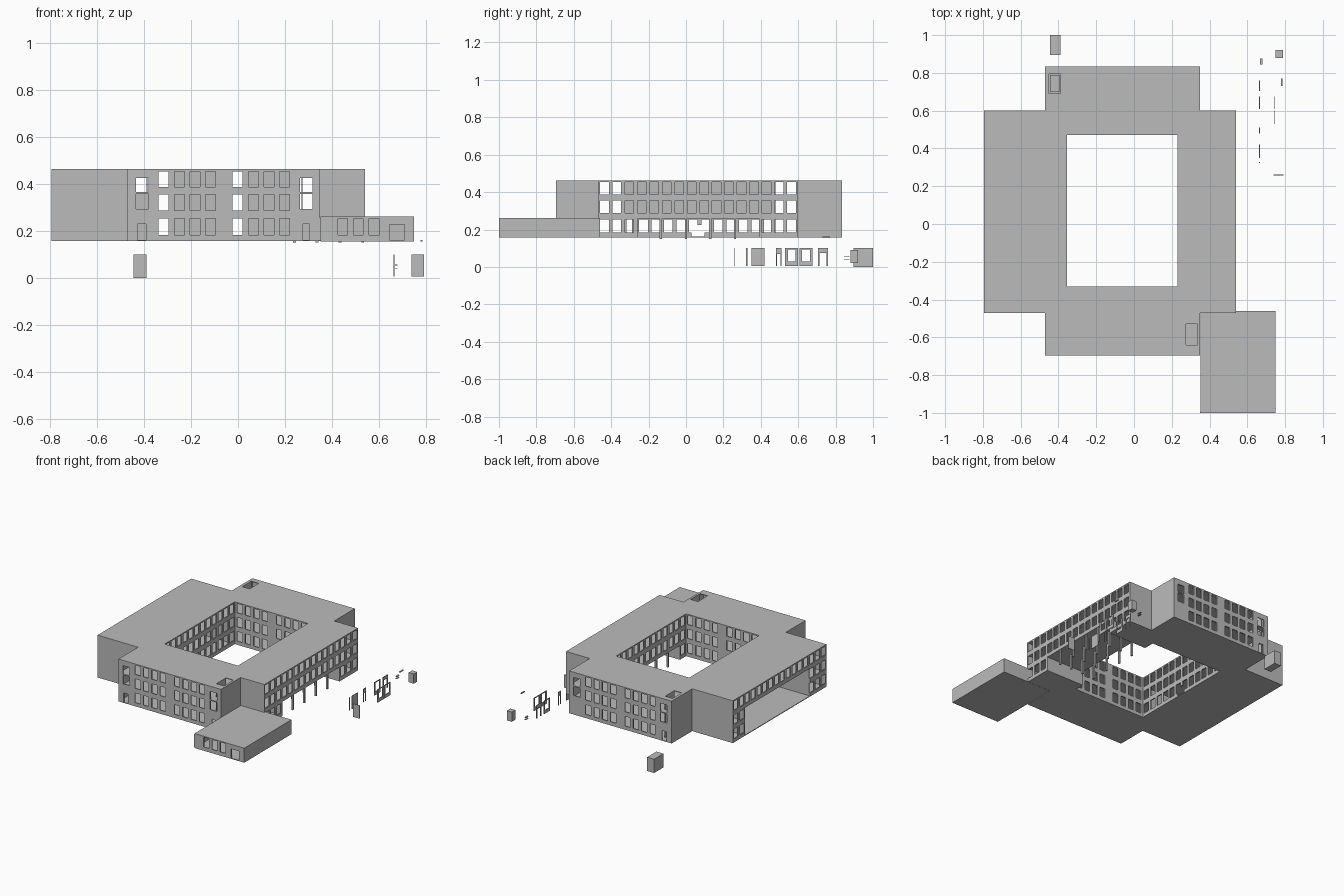
import bpy, bmesh
from mathutils import Vector

if "Cube" in bpy.data.objects:
    bpy.data.objects.remove(bpy.data.objects["Cube"])

mat = bpy.data.materials.new("plain_grey")
mat.diffuse_color = (0.5, 0.5, 0.5, 1)
mat.use_nodes = True
mat.node_tree.nodes["Principled BSDF"].inputs["Base Color"].default_value = mat.diffuse_color


def finish(name, bm):
    bmesh.ops.recalc_face_normals(bm, faces=bm.faces)
    me = bpy.data.meshes.new(name)
    bm.to_mesh(me)
    bm.free()
    me.materials.append(mat)
    ob = bpy.data.objects.new(name, me)
    bpy.context.collection.objects.link(ob)


def box(name, x0, x1, y0, y1, z0, z1):
    bm = bmesh.new()
    bmesh.ops.create_cube(bm, size=1)
    for v in bm.verts:
        v.co = ((x0 + x1) / 2 + v.co.x * (x1 - x0),
                (y0 + y1) / 2 + v.co.y * (y1 - y0),
                (z0 + z1) / 2 + v.co.z * (z1 - z0))
    finish(name, bm)


def sheet(name, axis, at, u, v, holes=(), t=0.008):
    """Flat plate across an axis, with rectangular holes (u0, u1, v0, v1)."""
    cut = lambda r, k: sorted({r[0], r[1]} | {h[i] for h in holes
                              for i in (k, k + 1) if r[0] < h[i] < r[1]})
    us, vs = cut(u, 0), cut(v, 2)
    place = {"x": lambda a, b: (at, a, b), "y": lambda a, b: (a, at, b),
             "z": lambda a, b: (a, b, at)}[axis]
    bm = bmesh.new()
    grid = [[bm.verts.new(place(a, b)) for b in vs] for a in us]
    for i in range(len(us) - 1):
        for j in range(len(vs) - 1):
            a, b = (us[i] + us[i + 1]) / 2, (vs[j] + vs[j + 1]) / 2
            if not any(h[0] < a < h[1] and h[2] < b < h[3] for h in holes):
                bm.faces.new((grid[i][j], grid[i + 1][j],
                              grid[i + 1][j + 1], grid[i][j + 1]))
    bmesh.ops.delete(bm, geom=[w for w in bm.verts if not w.link_faces],
                     context="VERTS")
    ext = bmesh.ops.extrude_face_region(bm, geom=bm.faces[:], use_keep_orig=True)
    shift = Vector([t if axis == c else 0 for c in "xyz"])
    bmesh.ops.translate(bm, vec=shift, verts=[e for e in ext["geom"]
                        if isinstance(e, bmesh.types.BMVert)])
    finish(name, bm)


ROWS = [(0.183, 0.253), (0.287, 0.355), (0.388, 0.454)]
Z = (0.162, 0.458)
P = 0.0667


def windows(starts, w, rows=ROWS):
    return [(s, s + w, a, b) for s in starts for a, b in rows]


short_cols = [-0.338 + P * i for i in range(4)] + [-0.023 + P * i for i in range(4)]
long_cols = [-0.46 + P * i for i in range(16)]
court_cols = [-0.318 + P * i for i in range(12)]

# Front and back facades with stair windows and doors
stairs = [(x, x + 0.053, a, b) for x in (-0.434, 0.264)
          for a, b in ((0.294, 0.358), (0.366, 0.425))]
short = windows(short_cols, 0.043)
west_door = [(-0.428, -0.392, 0.162, 0.23)]
sheet("front_facade", "y", -0.695, (-0.47, 0.35), Z,
      short + stairs + west_door + [(0.277, 0.304, 0.162, 0.23)])
sheet("back_facade", "y", 0.835, (-0.47, 0.35), Z, short + stairs + west_door, -0.008)

# Long facades: passage on the right, tall hall opening on the left
passage = (-0.26, 0.39, 0.162, 0.26)
sheet("right_facade", "x", 0.54, (-0.47, 0.60), Z,
      windows(long_cols, 0.047) + [passage], -0.008)
sheet("left_facade", "x", -0.795, (-0.47, 0.60), Z,
      windows(long_cols, 0.047) + [(-0.28, 0.46, 0.162, 0.36)])

# Blank return walls in the notched corners
for y, t, n in ((-0.47, 0.008, "front"), (0.60, -0.008, "back")):
    sheet(n + "_left_return", "y", y, (-0.795, -0.47), Z, t=t)
    sheet(n + "_right_return", "y", y, (0.35, 0.54), Z, t=t)
for (a, b), n in (((-0.695, -0.47), "front"), ((0.60, 0.835), "back")):
    sheet(n + "_left_side", "x", -0.47, (a, b), Z)
    sheet(n + "_right_side", "x", 0.35, (a, b), Z, t=-0.008)

# Courtyard walls
court = windows(court_cols, 0.047)
sheet("courtyard_front_wall", "y", -0.33, (-0.355, 0.23), Z, short, -0.008)
sheet("courtyard_back_wall", "y", 0.47, (-0.355, 0.23), Z, short)
sheet("courtyard_right_wall", "x", 0.23, (-0.33, 0.47), Z, court + [passage])
sheet("courtyard_left_wall", "x", -0.355, (-0.33, 0.47), Z,
      court + [(0.03, 0.10, 0.162, 0.225)], -0.008)

# Floors and roof
X, Y = (-0.795, 0.54), (-0.695, 0.835)
outline = [(x0, x1, y0, y1) for x0, x1 in ((-0.795, -0.47), (0.35, 0.54))
           for y0, y1 in ((-0.695, -0.47), (0.60, 0.835))]
outline.append((-0.355, 0.23, -0.33, 0.47))
shafts = [(-0.45, -0.39, 0.69, 0.795), (0.275, 0.335, -0.64, -0.53)]
gap = [(0.23, 0.54, -0.26, 0.39)]
hall = [(-0.795, -0.365, -0.28, 0.46)]
sheet("ground_floor", "z", 0.157, X, Y, outline + gap, 0.005)
sheet("roof", "z", 0.458, X, Y, outline + shafts, 0.005)
e = 0.004
inset = [(a - e, b + e, c - e, d + e) for a, b, c, d in outline]
XI, YI = (X[0] + e, X[1] - e), (Y[0] + e, Y[1] - e)
sheet("first_floor", "z", 0.260, XI, YI, inset + shafts + hall, 0.006)
sheet("second_floor", "z", 0.360, XI, YI, inset + shafts, 0.006)

# Shaft side walls and the cab left in the back shaft
for (x0, x1, y0, y1), n in zip(shafts, ("back", "front")):
    for x, t in ((x0, -0.004), (x1, 0.004)):
        sheet(n + "_shaft_wall", "x", x, (y0, y1), Z, t=t)
box("back_shaft_cab", -0.445, -0.395, 0.70, 0.79, 0.266, 0.355)

# Corridor partitions and passage end walls
see = windows([short_cols[0], short_cols[4]], 0.043)
sheet("front_corridor_wall", "y", -0.50, (-0.355, 0.23), Z, see)
sheet("back_corridor_wall", "y", 0.64, (-0.355, 0.23), Z, see)
sheet("right_corridor_wall", "x", 0.39, (-0.33, 0.47), (0.266, 0.458))
sheet("left_corridor_wall", "x", -0.55, (-0.33, 0.47), (0.366, 0.458))
for y, t in ((-0.26, -0.008), (0.39, 0.008)):
    sheet("passage_end_wall", "y", y, (0.238, 0.532), (0.162, 0.26), t=t)
for y, t in ((-0.28, -0.008), (0.46, 0.008)):
    sheet("hall_end_wall", "y", y, (-0.787, -0.363), (0.162, 0.36), t=t)

# Passage columns
for x in (0.24, 0.337, 0.434, 0.531):
    for y in (-0.135, 0.0, 0.13, 0.262):
        box("column", x - 0.006, x + 0.006, y - 0.006, y + 0.006, 0.15, 0.262)

# Low annex at the front right corner
AZ = (0.162, 0.255)
sheet("annex_front", "y", -1.0, (0.35, 0.75), AZ,
      windows([0.425, 0.491, 0.558], 0.042, ROWS[:1]) + [(0.645, 0.71, 0.162, 0.228)])
sheet("annex_back", "y", -0.46, (0.35, 0.75), AZ, t=-0.008)
sheet("annex_left", "x", 0.352, (-1.0, -0.46), AZ)
sheet("annex_right", "x", 0.75, (-1.0, -0.46), AZ, t=-0.008)
box("annex_floor", 0.352, 0.75, -1.0, -0.46, 0.156, 0.162)
box("annex_roof", 0.352, 0.75, -1.0, -0.46, 0.255, 0.261)

# Loose lift cars beside the building
box("loose_lift_car", -0.445, -0.39, 0.895, 1.0, 0.0, 0.1)
box("loose_cabinet", 0.75, 0.79, 0.88, 0.92, 0.02, 0.09)

# Loose doors and window frames lying beside the building
F = (0.005, 0.1)
box("loose_door", 0.738, 0.792, 0.258, 0.262, *F)
box("loose_panel", 0.663, 0.667, 0.35, 0.42, *F)
box("loose_post", 0.663, 0.667, 0.322, 0.328, *F)
sheet("loose_narrow_frame", "x", 0.663, (0.48, 0.51), F, [(0.486, 0.504, 0.005, 0.07)], 0.004)
sheet("loose_wide_frame", "x", 0.743, (0.53, 0.60), F, [(0.545, 0.585, 0.03, 0.094)], 0.004)
sheet("loose_wide_frame", "x", 0.743, (0.608, 0.675), F, [(0.62, 0.662, 0.03, 0.094)], 0.004)
sheet("loose_frame", "x", 0.663, (0.61, 0.675), F, [(0.62, 0.662, 0.03, 0.094)], 0.004)
sheet("loose_door_frame", "x", 0.663, (0.705, 0.76), F, [(0.715, 0.75, 0.005, 0.075)], 0.004)
for z in (0.037, 0.052):
    box("loose_handle", 0.668, 0.68, 0.845, 0.875, z, z + 0.004)
box("loose_bracket", 0.778, 0.785, 0.73, 0.77, 0.155, 0.162)
